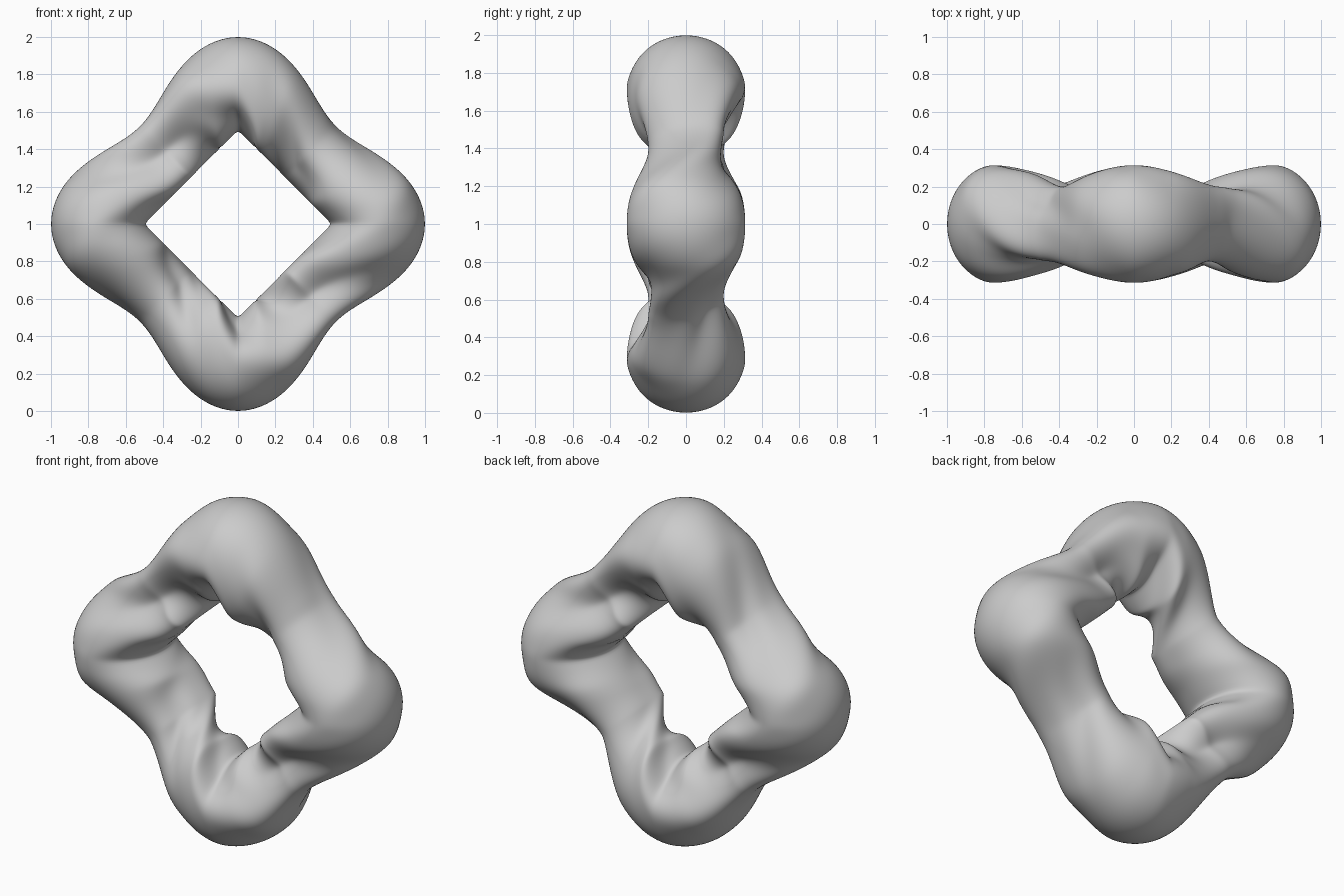
import bpy, bmesh
from math import sin, cos, pi, degrees, exp

if "Cube" in bpy.data.objects:
    bpy.data.objects.remove(bpy.data.objects["Cube"])

RING, SECT = 288, 96


def bump(angle, width):
    return exp(-(angle / width) ** 2)


def wrap(angle):
    return (angle + 180) % 360 - 180


def section_radius(theta, phi):
    """Unit radius of the cross-section; a groove with two ridges turns along the ring."""
    mid = sin(2 * phi) ** 2
    top = cos(phi) ** 2 * (1 - mid)
    side = sin(phi) ** 2 * (1 - mid)
    # direction the groove faces, in degrees from outward towards the front
    hold = 22 if cos(2 * phi) < 0 else 5
    normal = 180 + 2 * degrees(phi) + hold * sin(4 * phi)
    psi = wrap(degrees(theta) - normal)
    ridge_at = 75 * top + 54 * mid + 90 * side
    ridge = 0.09 * top + 0.22 * mid + 0.03 * side
    groove = 0.36 * mid
    flat = 0.10 * top
    a = abs(psi)
    return (1 + ridge * bump(a - ridge_at, 24) - groove * bump(a, 36)
            - flat * bump(a - 42, 22)
            - 0.2 * mid * bump(wrap(psi + 135), 28))  # shallow second hollow


def ring_section(phi):
    # diamond-shaped hole, softly lobed outside, thinner between the corners
    inner = 0.5 / (abs(cos(phi)) + abs(sin(phi)))
    outer = 0.87 + 0.13 * cos(4 * phi)
    depth = 0.2575 + 0.0575 * cos(4 * phi)
    pts = []
    for j in range(SECT):
        t = 2 * pi * j / SECT
        k = section_radius(t, phi)
        pts.append((k * cos(t), -k * sin(t)))
    # fit each section to the hole, the outline and the thickness
    u0, u1 = min(p[0] for p in pts), max(p[0] for p in pts)
    v0, v1 = min(p[1] for p in pts), max(p[1] for p in pts)
    out = []
    for u, v in pts:
        r = inner + (outer - inner) * (u - u0) / (u1 - u0)
        y = depth * (2 * (v - v0) / (v1 - v0) - 1)
        out.append((r * sin(phi), y, 1 + r * cos(phi)))
    return out


# Twisted ring: grid of cross-sections closed in both directions
bm = bmesh.new()
grid = [[bm.verts.new(p) for p in ring_section(2 * pi * i / RING)]
        for i in range(RING)]
for i in range(RING):
    for j in range(SECT):
        n, m = (i + 1) % RING, (j + 1) % SECT
        bm.faces.new((grid[i][j], grid[n][j], grid[n][m], grid[i][m]))
# soften the corners of the hole a little
for _ in range(5):
    bmesh.ops.smooth_vert(bm, verts=bm.verts, factor=0.5,
                          use_axis_x=True, use_axis_y=True, use_axis_z=True)
bmesh.ops.recalc_face_normals(bm, faces=bm.faces)
mesh = bpy.data.meshes.new("twisted_ring")
bm.to_mesh(mesh)
bm.free()
mesh.shade_smooth()

grey = bpy.data.materials.new("light grey")
grey.diffuse_color = (0.6, 0.6, 0.6, 1)
grey.use_nodes = True
grey.node_tree.nodes["Principled BSDF"].inputs["Base Color"].default_value = grey.diffuse_color
mesh.materials.append(grey)
ring = bpy.data.objects.new("twisted_ring", mesh)
bpy.context.collection.objects.link(ring)
